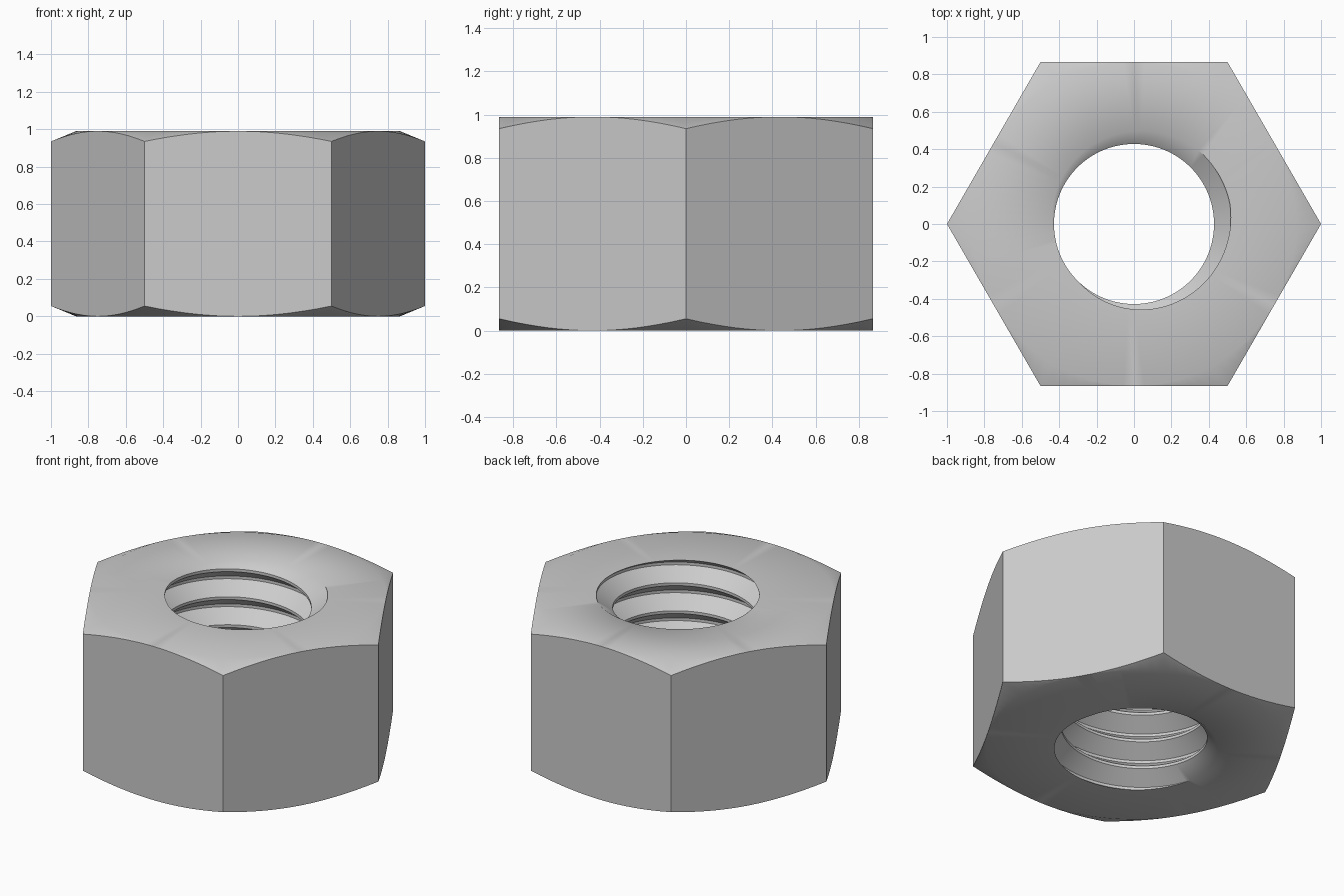
import bpy, bmesh
from math import cos, sin, pi, radians

if "Cube" in bpy.data.objects:
    bpy.data.objects.remove(bpy.data.objects["Cube"])

HEIGHT, FLAT, CHAMFER = 0.99, 0.866, 0.055
MINOR, MAJOR, PITCH = 0.428, 0.524, 0.18
START = radians(192)      # angle where the groove top meets the bottom face
COLUMNS = 96
BREAKS = (0.0, 0.4, 0.5, 0.9)   # groove top, crest, crest, groove bottom


def thread_radius(u):
    """Radius of the thread profile over one pitch (u wraps at 1)."""
    u %= 1.0
    if u < 0.4:
        t = 1 - u / 0.4
    elif u < 0.5:
        t = 0.0
    elif u < 0.9:
        t = (u - 0.5) / 0.4
    else:
        t = 1.0
    return MINOR + (MAJOR - MINOR) * t


def column(a):
    """Closed half-section (radius, height) of the nut at angle a."""
    z0 = PITCH * (a - START) / (2 * pi)
    pts = []
    # right-hand thread, trimmed by the two end faces
    for turn in range(-2, 8):
        for b in BREAKS:
            z = min(max(z0 + PITCH * (turn + b), 0.0), HEIGHT)
            pts.append((thread_radius((z - z0) / PITCH), z))
    # hexagon side with conical chamfers
    r = FLAT / cos(a % (pi / 3) - pi / 6)
    drop = CHAMFER * max(0.0, r - FLAT) / (1 - FLAT)
    pts += [(FLAT, HEIGHT), (r, HEIGHT - drop), (r, drop), (FLAT, 0.0)]
    return pts


bm = bmesh.new()
cols = []
for i in range(COLUMNS + 1):
    a = 2 * pi * i / COLUMNS
    cols.append([bm.verts.new((r * cos(a), r * sin(a), z)) for r, z in column(a)])
for c, d in zip(cols, cols[1:]):
    for k in range(len(c)):
        n = (k + 1) % len(c)
        bm.faces.new((c[k], c[n], d[n], d[k]))
bmesh.ops.remove_doubles(bm, verts=bm.verts, dist=1e-5)
bmesh.ops.recalc_face_normals(bm, faces=bm.faces)

mesh = bpy.data.meshes.new("hex_nut")
bm.to_mesh(mesh)
bm.free()
nut = bpy.data.objects.new("hex_nut", mesh)
bpy.context.collection.objects.link(nut)
bpy.context.view_layer.objects.active = nut
nut.select_set(True)
bpy.ops.object.shade_smooth_by_angle(angle=radians(42))
